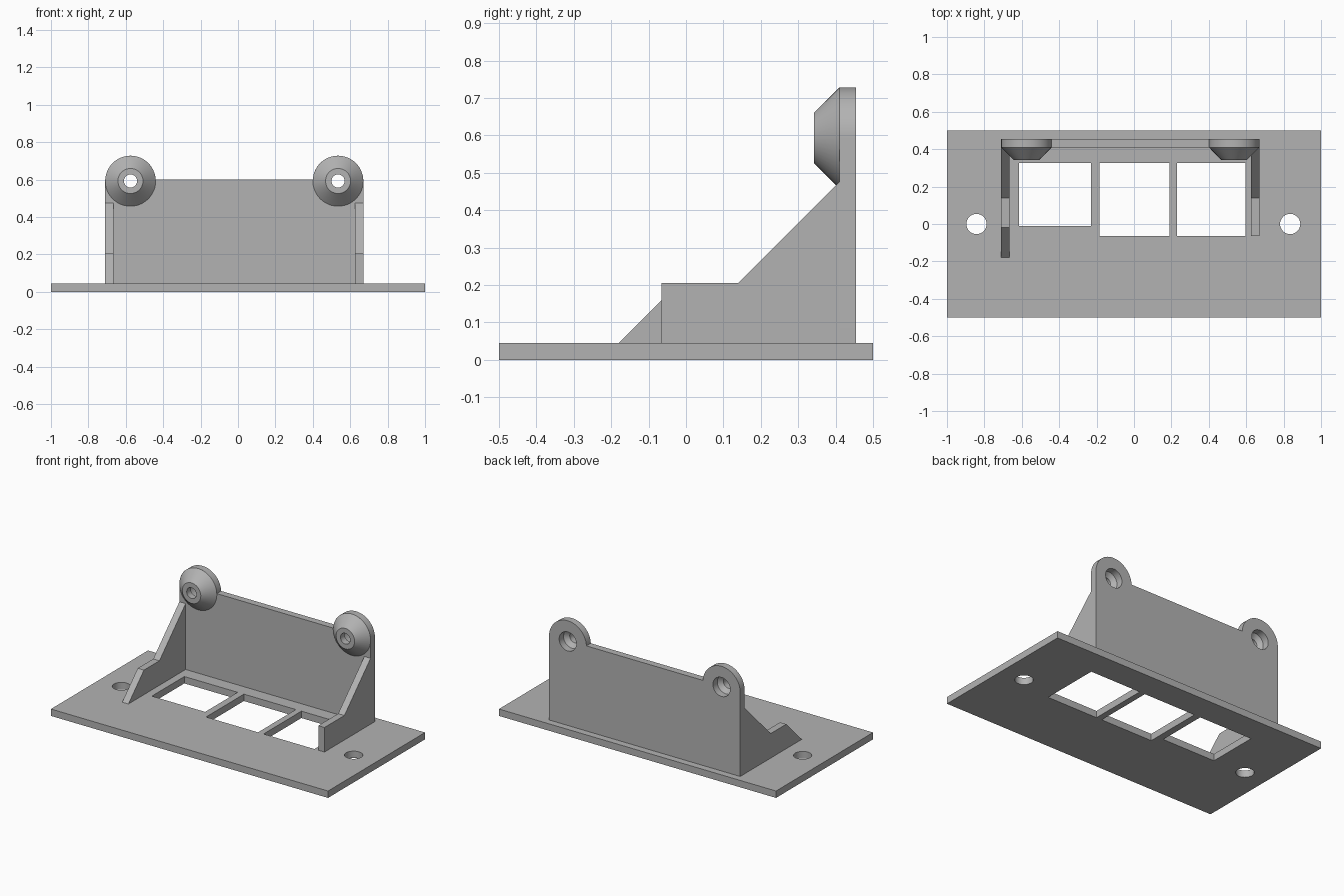
import bpy, bmesh
from math import sin, cos, radians, pi
from mathutils import Matrix

cube = bpy.data.objects.get("Cube")
if cube:
    bpy.data.objects.remove(cube)

COLOR = (0.45, 0.45, 0.45, 1)
grey = bpy.data.materials.new("plain grey")
grey.use_nodes = True
grey.diffuse_color = COLOR
grey.node_tree.nodes["Principled BSDF"].inputs["Base Color"].default_value = COLOR

# Local extrusion axes: a profile in x-y, in x-z, or in y-z
FLAT = Matrix.Identity(3)
FACING_FRONT = Matrix(((1, 0, 0), (0, 0, -1), (0, 1, 0)))
FACING_SIDE = Matrix(((0, 0, 1), (1, 0, 0), (0, 1, 0)))


def arc(cx, cy, r, start=0, end=360, steps=48):
    full = end - start == 360
    count = steps if full else steps + 1
    angles = [radians(start + (end - start) * i / steps) for i in range(count)]
    return [(cx + r * cos(a), cy + r * sin(a)) for a in angles]


def rect(x0, x1, y0, y1):
    return [(x0, y0), (x1, y0), (x1, y1), (x0, y1)]


def finish(name, bm):
    mesh = bpy.data.meshes.new(name)
    bmesh.ops.remove_doubles(bm, verts=bm.verts, dist=1e-5)
    bmesh.ops.recalc_face_normals(bm, faces=bm.faces)
    bm.to_mesh(mesh)
    bm.free()
    mesh.materials.clear()
    mesh.materials.append(grey)
    obj = bpy.data.objects.new(name, mesh)
    bpy.context.collection.objects.link(obj)
    bpy.ops.object.select_all(action='DESELECT')
    obj.select_set(True)
    bpy.context.view_layer.objects.active = obj
    bpy.ops.object.shade_smooth_by_angle(angle=radians(30))
    return obj


def slab(name, loops, thickness, axes, centre):
    """Extrude an outline with holes, centred on its own plane."""
    curve = bpy.data.curves.new(name + " outline", 'CURVE')
    curve.dimensions = '2D'
    curve.fill_mode = 'BOTH'
    curve.extrude = thickness / 2
    for loop in loops:
        spline = curve.splines.new('POLY')
        spline.points.add(len(loop) - 1)
        for point, (x, y) in zip(spline.points, loop):
            point.co = (x, y, 0, 1)
        spline.use_cyclic_u = True
    temp = bpy.data.objects.new(name + " outline", curve)
    bpy.context.collection.objects.link(temp)
    graph = bpy.context.evaluated_depsgraph_get()
    mesh = bpy.data.meshes.new_from_object(temp.evaluated_get(graph))
    bpy.data.objects.remove(temp)
    bm = bmesh.new()
    bm.from_mesh(mesh)
    bpy.data.meshes.remove(mesh)
    bmesh.ops.transform(bm, matrix=Matrix.Translation(centre) @ axes.to_4x4(), verts=bm.verts)
    return finish(name, bm)


PLATE = 0.045
WALL = 0.045
FRONT, BACK = 0.41, 0.455      # wall faces
LEFT, RIGHT = -0.71, 0.67      # bracket ends
EAR_Z, EAR_R = 0.593, 0.135
EARS = (LEFT + EAR_R, RIGHT - EAR_R)
BORE, RECESS = 0.035, 0.062

# Base plate with three windows and two mounting holes
slab("base_plate", [
    rect(-1, 1, -0.5, 0.5),
    rect(-0.615, -0.23, -0.01, 0.325),
    rect(-0.185, 0.19, -0.065, 0.325),
    rect(0.23, 0.597, -0.065, 0.325),
    arc(-0.842, 0, 0.054),
    arc(0.835, 0, 0.054),
], PLATE, FLAT, (0, 0, PLATE / 2))

# Back wall with two rounded ears
outline = [(LEFT, PLATE), (RIGHT, PLATE)]
outline += arc(EARS[1], EAR_Z, EAR_R, 0, 177)
outline += arc(EARS[0], EAR_Z, EAR_R, 3, 180)
slab("back_wall", [outline] + [arc(x, EAR_Z, RECESS) for x in EARS],
     WALL, FACING_FRONT, (0, (FRONT + BACK) / 2, 0))

# Side gussets: one ends in a slope, the other in an upright edge
rise = [(0.14, 0.205), (FRONT, 0.475), (FRONT, PLATE)]
slab("right_gusset", [[(-0.18, PLATE), (-0.02, 0.205)] + rise],
     WALL, FACING_SIDE, (LEFT + WALL / 2, 0, 0))
slab("left_gusset", [[(-0.065, PLATE), (-0.065, 0.205)] + rise],
     WALL, FACING_SIDE, (RIGHT - WALL / 2, 0, 0))

# Conical bosses with a through bore and a recess behind
profile = [(EAR_R, FRONT), (0.067, 0.342), (BORE, 0.342), (BORE, 0.385), (RECESS, FRONT)]
for name, x in zip(("right_boss", "left_boss"), EARS):
    bm = bmesh.new()
    verts = [bm.verts.new((x + r, y, EAR_Z)) for r, y in profile]
    edges = [bm.edges.new(pair) for pair in zip(verts, verts[1:])]
    bmesh.ops.spin(bm, geom=verts + edges, cent=(x, 0, EAR_Z), axis=(0, 1, 0),
                   angle=2 * pi, steps=48)
    finish(name, bm)
